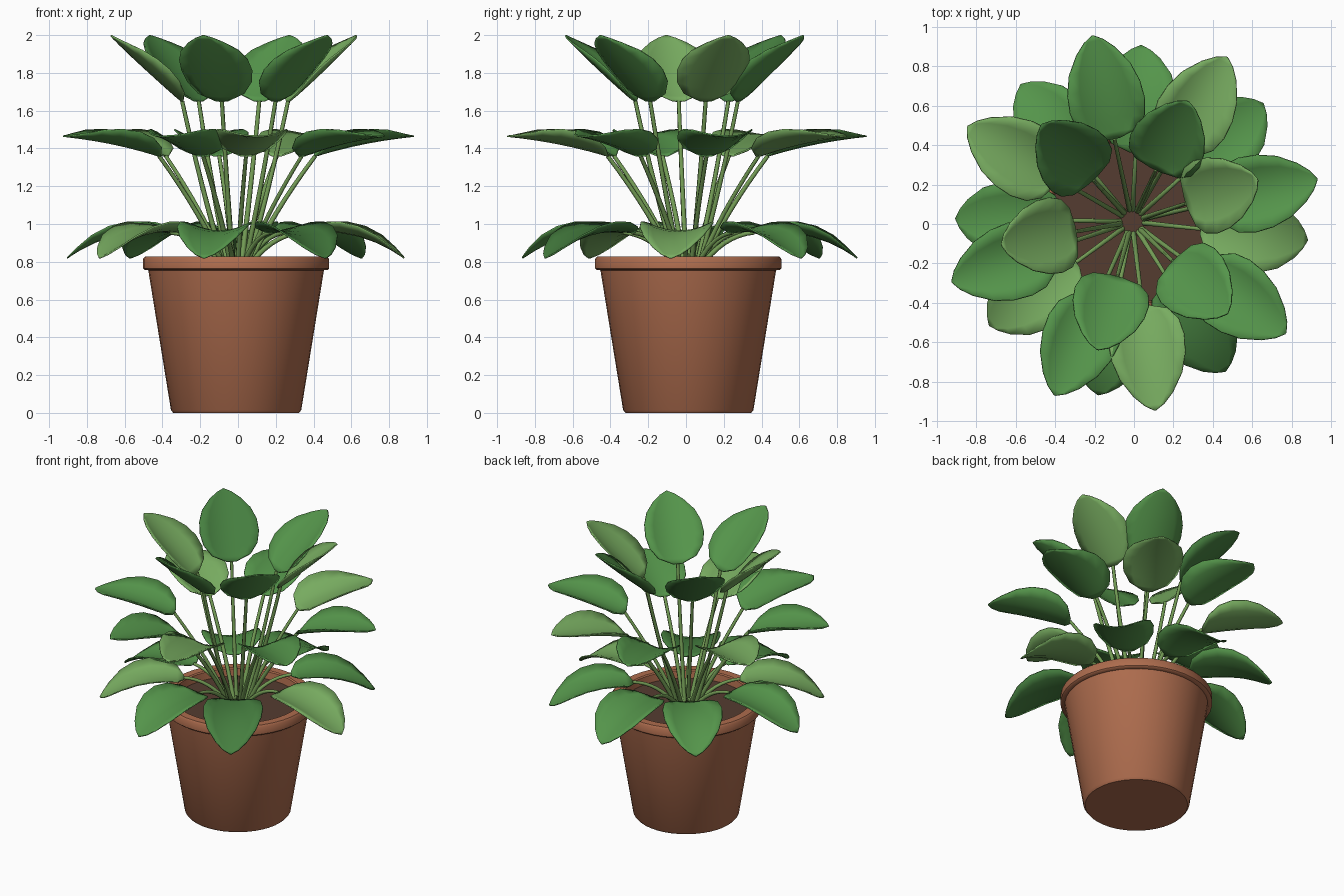
import bpy, bmesh, math
from mathutils import Vector

if "Cube" in bpy.data.objects:
    bpy.data.objects.remove(bpy.data.objects["Cube"])

CX, CY = -0.01, 0.012      # plant axis


def material(name, rgb):
    m = bpy.data.materials.new(name)
    m.diffuse_color = (*rgb, 1)
    m.use_nodes = True
    m.node_tree.nodes["Principled BSDF"].inputs["Base Color"].default_value = m.diffuse_color
    return m


CLAY = material("clay", (0.42, 0.15, 0.075))
SOIL = material("soil", (0.09, 0.045, 0.03))
STEM = material("stem_green", (0.17, 0.33, 0.09))
GREENS = [material("leaf_green", (0.09, 0.30, 0.07)),
          material("leaf_light", (0.19, 0.42, 0.12)),
          material("leaf_dark", (0.06, 0.21, 0.05))]


def make_object(name, bm, mat, angle=40):
    bmesh.ops.recalc_face_normals(bm, faces=bm.faces)
    me = bpy.data.meshes.new(name)
    bm.to_mesh(me)
    bm.free()
    ob = bpy.data.objects.new(name, me)
    ob.location = (CX, CY, 0)
    me.materials.append(mat)
    bpy.context.collection.objects.link(ob)
    bpy.ops.object.select_all(action='DESELECT')
    ob.select_set(True)
    bpy.context.view_layer.objects.active = ob
    bpy.ops.object.shade_smooth_by_angle(angle=math.radians(angle))
    return ob


def lathe(name, profile, mat, n=32):
    bm = bmesh.new()
    rings = []
    for r, z in profile:
        if r == 0:
            rings.append([bm.verts.new((0, 0, z))] * n)
        else:
            rings.append([bm.verts.new((r * math.cos(2 * math.pi * i / n),
                                        r * math.sin(2 * math.pi * i / n), z)) for i in range(n)])
    for a, b in zip(rings, rings[1:]):
        for i in range(n):
            j = (i + 1) % n
            bm.faces.new(list(dict.fromkeys((a[i], a[j], b[j], b[i]))))
    return make_object(name, bm, mat)


def bezier(p, c, q, t):
    pos = p * (1 - t) ** 2 + c * 2 * t * (1 - t) + q * t * t
    tan = (c - p) * (1 - t) + (q - c) * t
    return pos, tan.normalized()


def spin(r, z, side, a):
    # (radial, height, sideways) placed at angle a around the axis
    return (r * math.cos(a) - side * math.sin(a), r * math.sin(a) + side * math.cos(a), z)


# leaf outline: position along rib, half width
OUTLINE = [(0, 0.03), (0.07, 0.125), (0.2, 0.175), (0.36, 0.193), (0.53, 0.187),
           (0.7, 0.158), (0.86, 0.10), (0.95, 0.05), (1, 0.004)]


def leaf(name, rib, a, cup, mat):
    p, m, q = (Vector(v) for v in rib)
    c = m * 2 - (p + q) / 2           # rib passes through the middle point
    bm = bmesh.new()
    rows = []
    for s, w in OUTLINE:
        pos, tan = bezier(p, c, q, s)
        nor = Vector((-tan.y, tan.x))
        row = []
        for k in range(-3, 4):
            side = w * k / 3
            v = pos + nor * cup * side * side
            row.append(bm.verts.new(spin(v.x, v.y, side, a)))
        rows.append(row)
    for r0, r1 in zip(rows, rows[1:]):
        for i in range(6):
            bm.faces.new((r0[i], r0[i + 1], r1[i + 1], r1[i]))
    ob = make_object(name, bm, mat, 60)
    sol = ob.modifiers.new("thickness", 'SOLIDIFY')
    sol.thickness = 0.008
    sol.offset = 0


def stem(name, p, c, q, a, n=6, steps=8):
    bm = bmesh.new()
    rings = []
    for i in range(steps + 1):
        t = i / steps
        pos, tan = bezier(Vector(p), Vector(c), Vector(q), t)
        nor = Vector((-tan.y, tan.x))
        rad = 0.015 - 0.004 * t
        ring = []
        for k in range(n):
            u = 2 * math.pi * k / n
            v = pos + nor * rad * math.cos(u)
            ring.append(bm.verts.new(spin(v.x, v.y, rad * math.sin(u), a)))
        rings.append(ring)
    for r0, r1 in zip(rings, rings[1:]):
        for k in range(n):
            j = (k + 1) % n
            bm.faces.new((r0[k], r0[j], r1[j], r1[k]))
    bm.faces.new(rings[0])
    bm.faces.new(rings[-1])
    make_object(name, bm, STEM, 65)


# pot with rim, and soil
lathe("pot", [(0, 0), (0.333, 0), (0.345, 0.015), (0.465, 0.755), (0.485, 0.757), (0.493, 0.765),
              (0.493, 0.815), (0.483, 0.827), (0.43, 0.827), (0.422, 0.82), (0.41, 0.74)], CLAY, 40)
lathe("soil", [(0, 0.775), (0.416, 0.77)], SOIL, 40)

# tiers: leaf angles, rib points (radius, height), cup strength, stem bend point
TIERS = [
    ("lower", (42, 87, 129, 179, 216, 259, 302, 354),
     ((0.35, 0.955), (0.64, 0.94), (0.895, 0.82)), 1.5, (0.18, 0.94)),
    ("middle", (13, 60, 102, 150, 198.5, 246, 277, 324),
     ((0.43, 1.36), (0.69, 1.425), (0.965, 1.465)), 2.1, (0.19, 1.05)),
    ("upper", (18.5, 65, 133, 190, 255, 316),
     ((0.29, 1.65), (0.485, 1.82), (0.672, 1.998)), 1.6, (0.19, 1.2)),
]
SHADES = {"lower": (0, 0, 0, 0, 1, 0, 2, 1), "middle": (0, 1, 0, 1, 0, 0, 1, 0),
          "upper": (1, 0, 2, 1, 0, 0)}
for tier, angles, rib, cup, bend in TIERS:
    for i, deg in enumerate(angles):
        a = math.radians(deg)
        leaf(f"{tier}_leaf_{i + 1}", rib, a, cup, GREENS[SHADES[tier][i]])
        stem(f"{tier}_stem_{i + 1}", (0.06, 0.765), bend, rib[0], a)
